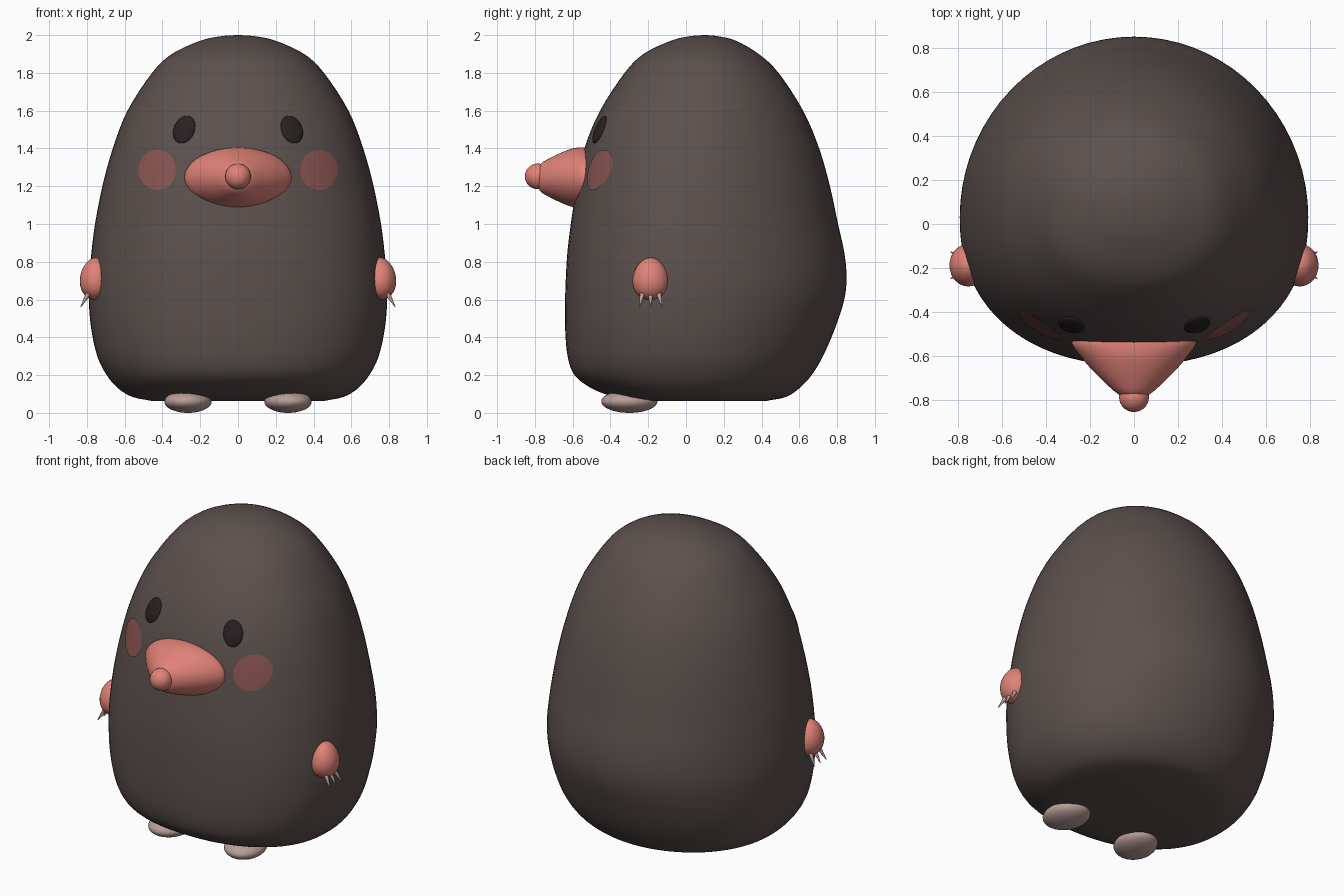
import bpy, bmesh
from math import sin, cos, pi, radians, copysign
from mathutils import Vector, Matrix
from mathutils.bvhtree import BVHTree

cube = bpy.data.objects.get("Cube")
if cube:
    bpy.data.objects.remove(cube, do_unlink=True)


def material(name, rgb):
    m = bpy.data.materials.new(name)
    m.use_nodes = True
    m.diffuse_color = (*rgb, 1)
    bsdf = next(n for n in m.node_tree.nodes if n.type == "BSDF_PRINCIPLED")
    bsdf.inputs["Base Color"].default_value = (*rgb, 1)
    bsdf.inputs["Roughness"].default_value = 0.8
    return m


FUR = material("brown fur", (0.105, 0.080, 0.073))
SKIN = material("salmon skin", (0.75, 0.225, 0.185))
BLUSH = material("cheek blush", (0.25, 0.088, 0.08))
EYE = material("eye black", (0.021, 0.014, 0.015))
PALE = material("pale pink", (0.47, 0.34, 0.31))


def finish(bm, name, mat, angle=60):
    bmesh.ops.recalc_face_normals(bm, faces=bm.faces)
    mesh = bpy.data.meshes.new(name)
    bm.to_mesh(mesh)
    bm.free()
    mesh.materials.append(mat)
    ob = bpy.data.objects.new(name, mesh)
    bpy.context.collection.objects.link(ob)
    bpy.ops.object.select_all(action="DESELECT")
    ob.select_set(True)
    bpy.context.view_layer.objects.active = ob
    bpy.ops.object.shade_smooth_by_angle(angle=radians(angle))
    return ob


def loft(bm, rings, caps=(0, -1)):
    """Skin closed rings of points and cap the chosen ends."""
    loops = [[bm.verts.new(p) for p in ring] for ring in rings]
    for a, b in zip(loops, loops[1:]):
        for i in range(len(a)):
            j = (i + 1) % len(a)
            bm.faces.new((a[i], a[j], b[j], b[i]))
    for end in caps:
        bm.faces.new(loops[end])


def smooth_rows(rows, steps):
    """Catmull-Rom interpolation of profile rows."""
    pts = [Vector(r) for r in rows]
    pts = [2 * pts[0] - pts[1]] + pts + [2 * pts[-1] - pts[-2]]
    out = []
    for a, b, c, d in zip(pts, pts[1:], pts[2:], pts[3:]):
        for s in range(steps):
            t = s / steps
            out.append(b + (c - a) * (t / 2) + (2 * a - 5 * b + 4 * c - d) * (t * t / 2)
                       + (3 * b - a - 3 * c + d) * (t ** 3 / 2))
    return out + [pts[-2]]


def ball(name, mat, matrix, shape=None):
    bm = bmesh.new()
    bmesh.ops.create_uvsphere(bm, u_segments=28, v_segments=18, radius=1)
    if shape:
        for v in bm.verts:
            v.co = shape(v.co)
    bmesh.ops.transform(bm, matrix=matrix, verts=bm.verts)
    return finish(bm, name, mat)


def place(loc, scale, rot=Matrix.Identity(4)):
    return Matrix.Translation(loc) @ rot @ Matrix.Diagonal((*scale, 1))


# Body: height, half width, front y, back y
BODY = [
    (0.064, 0.46, -0.24, 0.43), (0.085, 0.56, -0.38, 0.53), (0.13, 0.635, -0.50, 0.60),
    (0.20, 0.695, -0.59, 0.665), (0.30, 0.745, -0.627, 0.725), (0.45, 0.778, -0.64, 0.79),
    (0.60, 0.79, -0.64, 0.838), (0.72, 0.788, -0.636, 0.85), (0.85, 0.776, -0.628, 0.838),
    (1.0, 0.757, -0.61, 0.805), (1.2, 0.718, -0.58, 0.762), (1.4, 0.663, -0.538, 0.705),
    (1.6, 0.585, -0.455, 0.62), (1.8, 0.455, -0.325, 0.49), (1.9, 0.35, -0.225, 0.385),
    (1.97, 0.2, -0.08, 0.265), (1.994, 0.09, 0.02, 0.17), (2.0, 0.01, 0.09, 0.11),
]


def body_ring(row, sides=72):
    z, w, front, back = row
    cy = 0.03 + 0.07 * max(0, (z - 0.7) / 1.3) ** 2
    ring = []
    for i in range(sides):
        a = 2 * pi * i / sides
        c, s = cos(a), sin(a)
        p = 2 / 2.25 if s < 0 else 1
        depth = cy - front if s < 0 else back - cy
        ring.append((w * copysign(abs(c) ** p, c), cy + depth * copysign(abs(s) ** p, s), z))
    return ring


bm = bmesh.new()
loft(bm, [body_ring(r) for r in smooth_rows(BODY, 4)])
bm.normal_update()
surface = BVHTree.FromBMesh(bm)
finish(bm, "body", FUR, 80)


def face_point(x, z):
    hit, normal, _, _ = surface.ray_cast(Vector((x, -3, z)), Vector((0, 1, 0)))
    return hit, (normal if normal.y < 0 else -normal)


# Snout: y, half width, half height
SNOUT = [(-0.49, 0.26, 0.145), (-0.54, 0.283, 0.16), (-0.60, 0.243, 0.155),
         (-0.66, 0.192, 0.133), (-0.72, 0.132, 0.104), (-0.77, 0.075, 0.073), (-0.80, 0.02, 0.02)]
bm = bmesh.new()
loft(bm, [[(w * cos(2 * pi * i / 48), y, 1.245 + h * sin(2 * pi * i / 48)) for i in range(48)]
          for y, w, h in smooth_rows(SNOUT, 3)])
finish(bm, "snout", SKIN)
ball("nose_tip", SKIN, place((0, -0.785, 1.252), (0.068,) * 3))


def paw_shape(co):
    # slightly narrower towards the wrist at the top
    k = 1 - 0.12 * co.z
    return Vector((co.x * k, co.y * k, co.z))


for side, label in ((1, "left"), (-1, "right")):
    # Eye lying on the face
    hit, normal = face_point(side * 0.285, 1.5)
    tilt = normal.to_track_quat("Z", "Y").to_matrix().to_4x4() @ Matrix.Rotation(side * radians(8), 4, "Z")
    ball(label + "_eye", EYE, place(hit, (0.06, 0.08, 0.018), tilt))

    # Cheek: thin disc following the face
    bm = bmesh.new()
    rings = []
    for r in range(1, 9):
        ring = []
        for i in range(48):
            a = 2 * pi * i / 48
            hit, normal = face_point(side * 0.425 + 0.098 * r / 8 * cos(a), 1.285 + 0.106 * r / 8 * sin(a))
            ring.append(hit + normal * 0.005)
        rings.append(ring)
    loft(bm, rings, caps=(0,))
    cheek = finish(bm, label + "_cheek", BLUSH)
    if sum(p.normal.y for p in cheek.data.polygons) > 0:
        cheek.data.flip_normals()

    # Paw with three claws
    ball(label + "_paw", SKIN, place((side * 0.752, -0.187, 0.71), (0.085, 0.096, 0.112)), paw_shape)
    for n in (-1, 0, 1):
        base = Vector((side * 0.79, -0.187 + n * 0.042, 0.635))
        tip = Vector((side * 0.832, -0.187 + n * 0.06, 0.562))
        bm = bmesh.new()
        bmesh.ops.create_cone(bm, cap_ends=True, segments=12, radius1=0.015, radius2=0.002,
                              depth=(tip - base).length)
        rot = (tip - base).to_track_quat("Z", "Y").to_matrix().to_4x4()
        bmesh.ops.transform(bm, matrix=Matrix.Translation((base + tip) / 2) @ rot, verts=bm.verts)
        finish(bm, f"{label}_claw_{n + 2}", PALE)

    # Foot
    ball(label + "_foot", PALE, place((side * 0.265, -0.3, 0.06), (0.124, 0.15, 0.06),
                                      Matrix.Rotation(side * radians(12), 4, "Z")))
